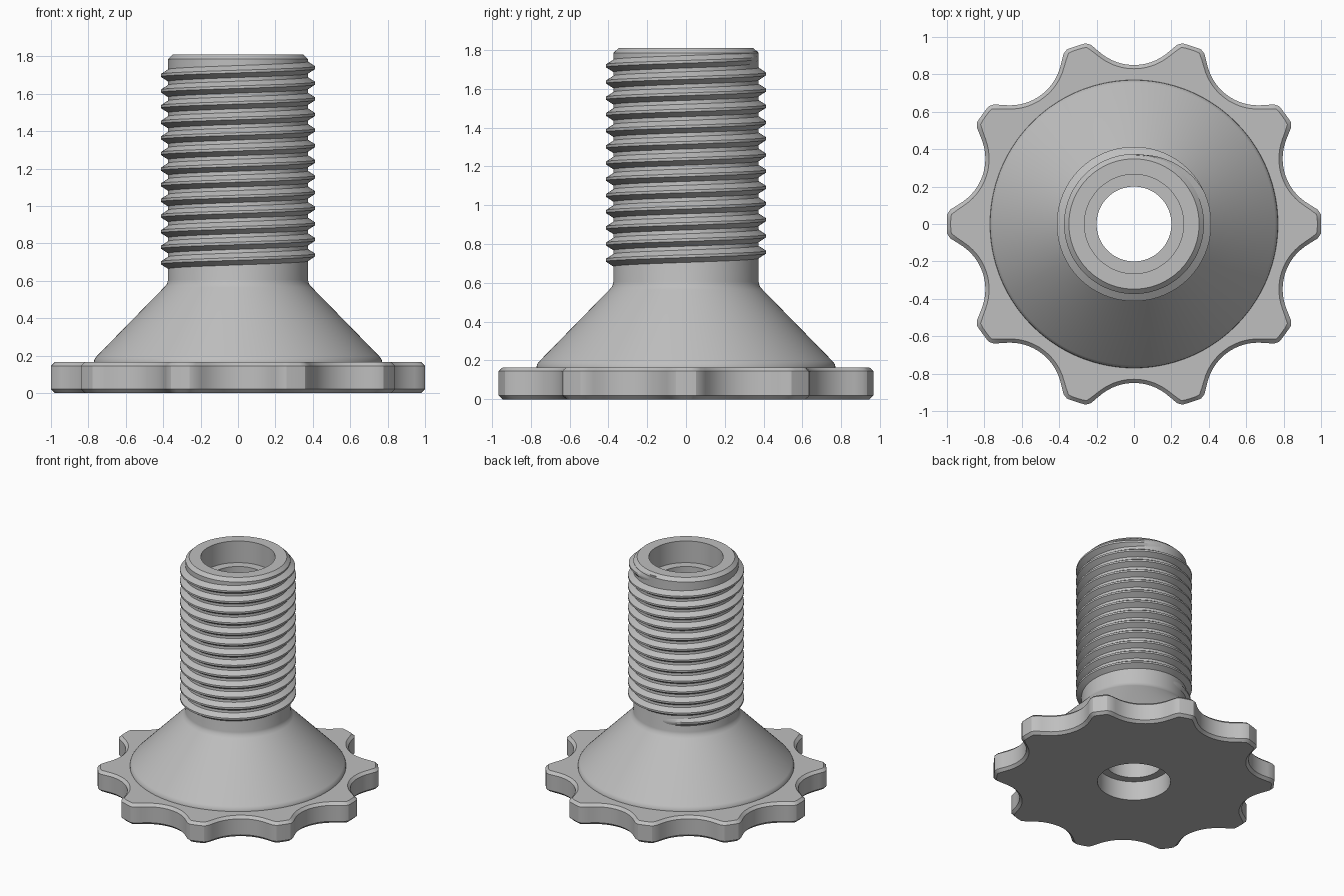
import bpy, bmesh, math

if "Cube" in bpy.data.objects:
    bpy.data.objects.remove(bpy.data.objects["Cube"])

# One plain grey for everything
GREY = (0.52, 0.52, 0.52, 1)
grey = bpy.data.materials.new("plain_grey")
grey.use_nodes = True
grey.diffuse_color = GREY
grey.node_tree.nodes["Principled BSDF"].inputs["Base Color"].default_value = GREY

LOBES = 10
SEGMENTS = LOBES * 24


def make_strip(name, rows, closed):
    """Skin a list of point rows with quads."""
    bm = bmesh.new()
    grid = [[bm.verts.new(p) for p in row] for row in rows]
    for low, high in zip(grid, grid[1:]):
        n = len(low)
        for j in range(n if closed else n - 1):
            k = (j + 1) % n
            bm.faces.new((low[j], low[k], high[k], high[j]))
    mesh = bpy.data.meshes.new(name)
    bm.to_mesh(mesh)
    bm.free()
    mesh.materials.append(grey)
    obj = bpy.data.objects.new(name, mesh)
    bpy.context.collection.objects.link(obj)
    bpy.ops.object.select_all(action="DESELECT")
    obj.select_set(True)
    bpy.context.view_layer.objects.active = obj
    bpy.ops.object.shade_smooth_by_angle(angle=math.radians(30))
    return obj


def ring(radius, z):
    """Closed ring; radius is a number or a function of the angle."""
    row = []
    for i in range(SEGMENTS):
        a = math.tau * i / SEGMENTS
        r = radius(a) if callable(radius) else radius
        row.append((r * math.cos(a), r * math.sin(a), z))
    return row


def scalloped(inset):
    """Ten-lobed outline: round bites taken from a disc, corners blended."""
    centre, bite, blend = 1.13, 0.28 + inset, 0.07
    tip = 1.0 - inset

    def radius(a):
        step = math.tau / LOBES
        off = a % step - step / 2
        root = bite ** 2 - (centre * math.sin(off)) ** 2
        if root <= 0:
            return tip
        cut = centre * math.cos(off) - math.sqrt(root)
        h = max(blend - abs(cut - tip), 0) / blend
        return min(cut, tip) - h * h * blend / 4
    return radius


# Scalloped hand plate with chamfered rims
make_strip("scalloped_plate", [
    ring(0.26, 0), ring(scalloped(0.02), 0), ring(scalloped(0), 0.02),
    ring(scalloped(0), 0.145), ring(scalloped(0.02), 0.165), ring(0.77, 0.165),
], True)

# Flared stem, top rim and stepped through bore
stem_profile = [
    (0.77, 0.165), (0.768, 0.18), (0.755, 0.197), (0.395, 0.565), (0.38, 0.583),
    (0.374, 0.605), (0.374, 1.785), (0.348, 1.81), (0.265, 1.81), (0.265, 1.64),
    (0.2, 1.64), (0.2, 0.15), (0.26, 0.15), (0.26, 0),
]
make_strip("stem", [ring(r, z) for r, z in stem_profile], True)

# Right-handed helical thread fading out at both ends
TURNS, STEPS, PITCH = 13, 96, 0.0835
FADE = math.radians(65)
thread = [[] for _ in range(4)]
for i in range(TURNS * STEPS + 1):
    turn = i / STEPS
    swept = turn * math.tau
    fade = min(1, swept / FADE, (TURNS * math.tau - swept) / FADE)
    crest = 0.368 + 0.045 * fade
    z = 0.675 + PITCH * turn
    a = math.pi / 2 + swept
    section = [(0.368, -0.036), (crest, -0.007), (crest, 0.007), (0.368, 0.036)]
    for row, (r, dz) in zip(thread, section):
        row.append((r * math.cos(a), r * math.sin(a), z + dz))
make_strip("thread", thread, False)
